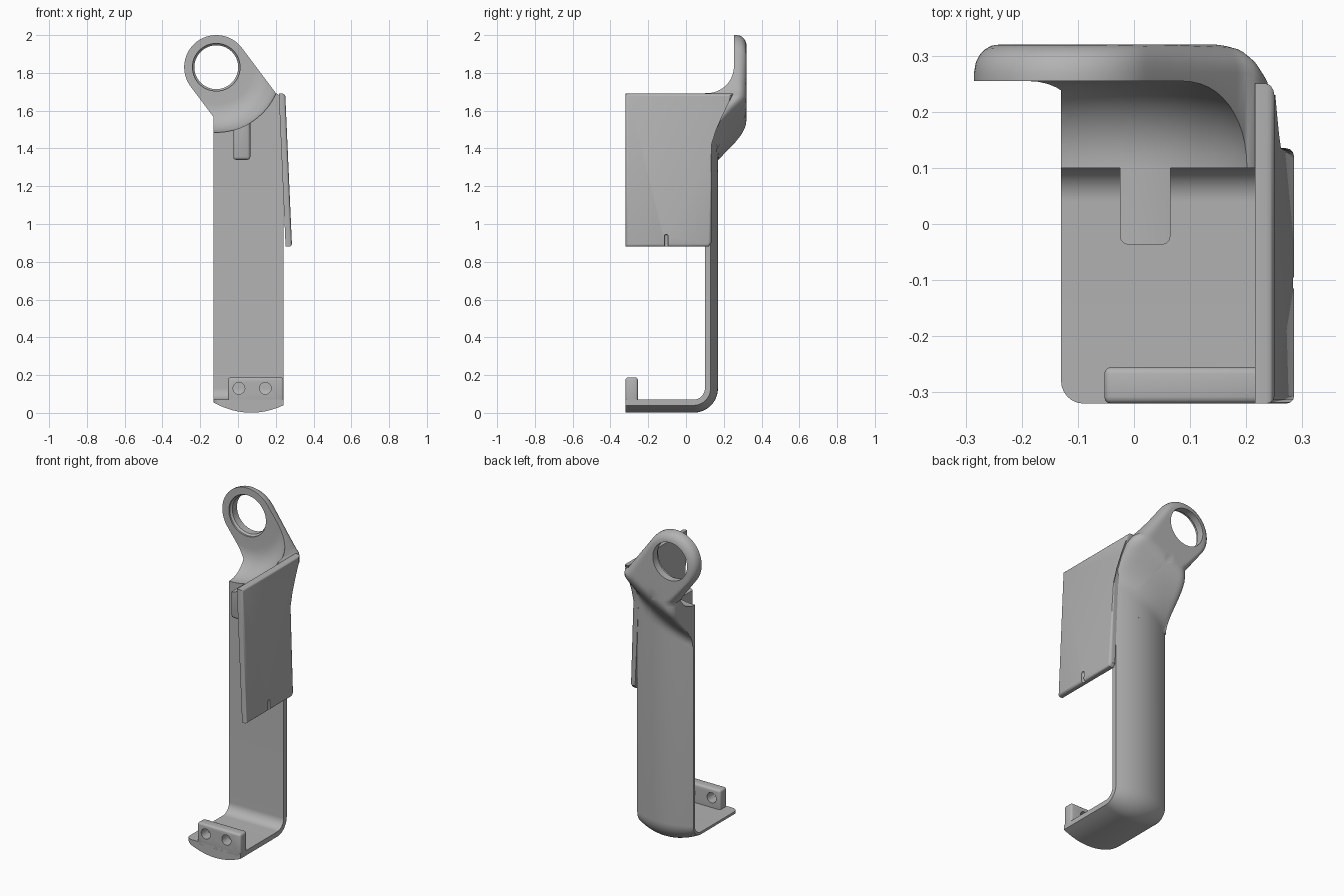
import bpy, bmesh
from math import sin, cos, pi, sqrt, radians, hypot
from mathutils import Vector, Matrix

if "Cube" in bpy.data.objects:
    bpy.data.objects.remove(bpy.data.objects["Cube"])

GREY = (0.45, 0.45, 0.45, 1)
mat = bpy.data.materials.new("plain grey")
mat.use_nodes = True
mat.diffuse_color = GREY
mat.node_tree.nodes["Principled BSDF"].inputs["Base Color"].default_value = GREY


def make(name, bm):
    bmesh.ops.recalc_face_normals(bm, faces=bm.faces)
    me = bpy.data.meshes.new(name)
    bm.to_mesh(me)
    bm.free()
    me.materials.append(mat)
    ob = bpy.data.objects.new(name, me)
    bpy.context.collection.objects.link(ob)
    return ob


def activate(ob):
    bpy.ops.object.select_all(action='DESELECT')
    ob.select_set(True)
    bpy.context.view_layer.objects.active = ob


def cut(ob, cutter):
    m = ob.modifiers.new("cut", 'BOOLEAN')
    m.operation, m.solver, m.object = 'DIFFERENCE', 'EXACT', cutter
    activate(ob)
    bpy.ops.object.modifier_apply(modifier=m.name)


def smooth(ob, angle=35):
    activate(ob)
    bpy.ops.object.shade_smooth_by_angle(angle=radians(angle))


def box(name, lo, hi, bevel=0.0):
    bm = bmesh.new()
    lo, hi = Vector(lo), Vector(hi)
    size = hi - lo
    bmesh.ops.create_cube(bm, size=1, matrix=Matrix.Translation((lo + hi) / 2) @ Matrix.Diagonal((*size, 1)))
    if bevel:
        bmesh.ops.bevel(bm, geom=bm.edges[:], offset=bevel, segments=3, profile=0.5, affect='EDGES')
    return make(name, bm)


def revolve_y(name, cx, cz, profile, n=96):
    """Solid of revolution about an axis along y; profile is (radius, y)."""
    bm = bmesh.new()
    rings = [[bm.verts.new((cx + r * cos(2 * pi * i / n), y, cz + r * sin(2 * pi * i / n)))
              for i in range(n)] for r, y in profile]
    for a, b in zip(rings, rings[1:]):
        for i in range(n):
            j = (i + 1) % n
            bm.faces.new((a[i], a[j], b[j], b[i]))
    bm.faces.new(rings[0])
    bm.faces.new(rings[-1])
    return make(name, bm)


LEFT, RIGHT, FRONT, SEAM = -0.13, 0.24, 0.10, 1.235


def thickness(x):
    return 0.069 - 1.35 * (x - 0.07) ** 2


# Long strip with curved back, bending forward into the foot
def strip_column(x):
    r = 0.04
    gap = max(0, r - (x - LEFT))
    start = -0.32 + r - sqrt(r * r - gap * gap)
    path = [((start, 0.07), (0, -1))]
    for i in range(13):
        a = pi / 2 * i / 12
        n = (sin(a), -cos(a))
        path.append(((0.04 + 0.06 * n[0], 0.13 + 0.06 * n[1]), n))
    path.append(((FRONT, SEAM), (1, 0)))
    t = thickness(x)
    outer = [(p[0] + n[0] * t, p[1] + n[1] * t) for p, n in path]
    return [(x, y, z) for y, z in [p for p, n in path] + outer[::-1]]


bm = bmesh.new()
xs = [LEFT + 0.04 * (1 - cos(pi / 2 * i / 6)) for i in range(6)]
xs += [LEFT + 0.04 + (RIGHT - LEFT - 0.04) * i / 16 for i in range(17)]
cols = [[bm.verts.new(p) for p in strip_column(x)] for x in xs]
for a, b in zip(cols, cols[1:]):
    for i in range(len(a)):
        j = (i + 1) % len(a)
        bm.faces.new((a[i], a[j], b[j], b[i]))
bm.faces.new(cols[0])
bm.faces.new(cols[-1])
smooth(make("strip_and_foot", bm))

# Upper arm outline: straight sides leaning into a round eye
EX, EZ, ER = -0.115, 1.83, 0.17
corners = [(LEFT, SEAM), (RIGHT, SEAM), (RIGHT, 1.64)]
for i in range(4):
    corners.append((RIGHT - 0.04 * i / 3, 1.64 + 0.053 * sin(pi / 2 * i / 3)))
tilt = 0.6435
for i in range(41):
    a = tilt + pi * i / 40
    corners.append((EX + ER * cos(a), EZ + ER * sin(a)))
corners.append((LEFT, 1.567))
outline = []
for a, b in zip(corners, corners[1:] + corners[:1]):
    length = hypot(b[0] - a[0], b[1] - a[1])
    steps = max(1, int(length / 0.025))
    if length > 1e-5:
        outline += [(a[0] + (b[0] - a[0]) * k / steps, a[1] + (b[1] - a[1]) * k / steps) for k in range(steps)]


def back_y(x, z, edge):
    """Back surface: curved strip flowing diagonally out to the eye plane."""
    u = min(1, max(0, (z - 0.55 * x - 1.31) / 0.28))
    u = u * u * (3 - 2 * u)
    low = FRONT + max(0.02, thickness(min(RIGHT, max(LEFT, x))))
    r = 0.05
    d = max(0, r - edge)
    return low + (0.32 - low) * u - u * (r - sqrt(r * r - d * d))


bm = bmesh.new()
cx, cz = 0.03, 1.55
rim = [bm.verts.new((x, FRONT, z)) for x, z in outline]
bm.faces.new(rim)
last = rim
for s in (1, 0.99, 0.97, 0.94, 0.9, 0.85, 0.78, 0.7, 0.6, 0.5, 0.4, 0.3, 0.2, 0.1):
    loop = []
    for x, z in outline:
        px, pz = cx + s * (x - cx), cz + s * (z - cz)
        loop.append(bm.verts.new((px, back_y(px, pz, (1 - s) * hypot(x - cx, z - cz) * 0.85), pz)))
    for i in range(len(loop)):
        j = (i + 1) % len(loop)
        bm.faces.new((last[i], last[j], loop[j], loop[i]))
    last = loop
centre = bm.verts.new((cx, back_y(cx, cz, 1), cz))
for i in range(len(last)):
    bm.faces.new((last[i], last[(i + 1) % len(last)], centre))
arm = make("upper_arm", bm)

# Front tab and the round scoop with the eye hole
tab = box("front_tab", (-0.025, -0.037, 1.34), (0.065, 0.13, 1.62), 0.015)
profile = [(0.345, -0.3)]
profile += [(0.195 + 0.15 * cos(pi / 2 * i / 12), 0.105 + 0.15 * sin(pi / 2 * i / 12)) for i in range(13)]
profile += [(0.126, 0.255), (0.126, 0.265), (0.116, 0.275), (0.116, 0.4)]
scoop = revolve_y("scoop_cutter", EX, EZ, profile)
for ob in (arm, tab):
    cut(ob, scoop)
    smooth(ob)
bpy.data.objects.remove(scoop)

# Side plate: profile in y and z, leaning outward toward the bottom
side = [(-0.32, 0.88), (0.12, 0.88), (0.135, 0.9), (0.135, 1.42), (0.145, 1.5),
        (0.18, 1.58), (0.23, 1.65), (0.25, 1.69), (-0.32, 1.69)]
bm = bmesh.new()
layers = []
for off in (0, 0.034):
    layers.append([bm.verts.new((0.216 + off + 0.036 * (1.69 - z) / 0.81, y, z)) for y, z in side])
inner, outer = layers
bm.faces.new(inner)
face = bm.faces.new(outer)
for i in range(len(side)):
    j = (i + 1) % len(side)
    bm.faces.new((inner[i], inner[j], outer[j], outer[i]))
bmesh.ops.bevel(bm, geom=list(face.edges), offset=0.014, segments=3, profile=0.5, affect='EDGES')
plate = make("side_plate", bm)
slot = box("slot_cutter", (0.27, -0.115, 0.8), (0.32, -0.095, 0.945), 0.009)
cut(plate, slot)
bpy.data.objects.remove(slot)
smooth(plate)

# Foot lip with two screw holes
lip = box("foot_lip", (-0.053, -0.32, 0.04), (RIGHT, -0.255, 0.187), 0.012)
for x in (0.005, 0.145):
    drill = revolve_y("drill", x, 0.13, [(0.031, -0.4), (0.031, -0.2)], 32)
    cut(lip, drill)
    bpy.data.objects.remove(drill)
smooth(lip)
